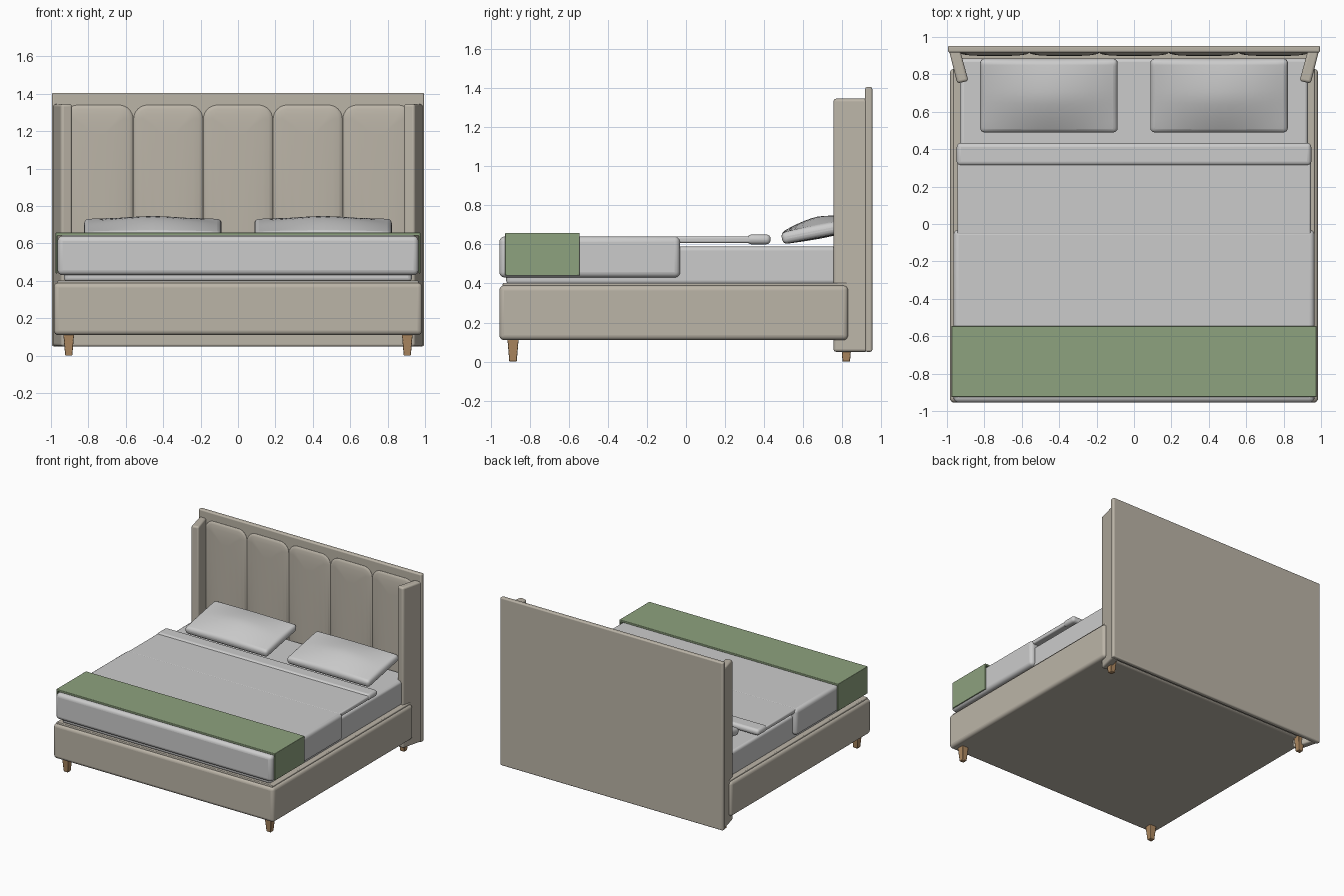
import bpy, bmesh, math
from mathutils import Matrix

if "Cube" in bpy.data.objects:
    bpy.data.objects.remove(bpy.data.objects["Cube"])


def material(name, rgb):
    m = bpy.data.materials.new(name)
    m.diffuse_color = (*rgb, 1)
    m.use_nodes = True
    m.node_tree.nodes["Principled BSDF"].inputs["Base Color"].default_value = m.diffuse_color
    return m


FABRIC = material("beige_fabric", (0.50, 0.46, 0.39))
GREEN = material("green_throw", (0.27, 0.36, 0.21))
WOOD = material("wood", (0.42, 0.25, 0.12))
LINEN = material("white_linen", (0.78, 0.78, 0.76))
SHEET = material("grey_sheet", (0.55, 0.55, 0.56))


def finish(name, bm, mat, bevel=0, segments=4):
    bmesh.ops.recalc_face_normals(bm, faces=bm.faces)
    me = bpy.data.meshes.new(name)
    bm.to_mesh(me)
    bm.free()
    ob = bpy.data.objects.new(name, me)
    bpy.context.collection.objects.link(ob)
    me.materials.append(mat)
    if bevel:
        b = ob.modifiers.new("bevel", 'BEVEL')
        b.width, b.segments = bevel, segments
        b.limit_method, b.angle_limit = 'ANGLE', math.radians(40)
    bpy.ops.object.select_all(action='DESELECT')
    ob.select_set(True)
    bpy.context.view_layer.objects.active = ob
    bpy.ops.object.shade_smooth_by_angle(angle=math.radians(40))
    return ob


def box(name, x, y, z, mat, bevel=0.01, segments=4):
    bm = bmesh.new()
    bmesh.ops.create_cube(bm, size=1)
    for v in bm.verts:
        v.co = [a + (b - a) * (c + 0.5) for (a, b), c in zip((x, y, z), v.co)]
    return finish(name, bm, mat, bevel, segments)


def prism(name, pts, lift, mat, bevel):
    """Extrude a closed outline of 3D points along the vector lift."""
    bm = bmesh.new()
    face = bm.faces.new([bm.verts.new(p) for p in pts])
    new = bmesh.ops.extrude_face_region(bm, geom=[face])["geom"]
    bmesh.ops.translate(bm, vec=lift, verts=[g for g in new if isinstance(g, bmesh.types.BMVert)])
    return finish(name, bm, mat, bevel)


def channel(name, cx, w, z0, z1, r):
    """Upholstered pad with rounded top corners and a crowned front."""
    bm = bmesh.new()
    rings = []
    for d, y in ((0, .922), (0, .916), (.006, .910), (.02, .906), (.05, .902), (.10, .899), (.15, .898)):
        h, rr = w / 2 - d, max(r - d, .008)
        pts = [(-h, z0 + d), (h, z0 + d)]
        for s, start in ((1, 0), (-1, 90)):
            for k in range(9):
                a = math.radians(start + k * 90 / 8)
                pts.append((s * (h - rr) + rr * math.cos(a), z1 - d - rr + rr * math.sin(a)))
        rings.append([bm.verts.new((cx + px, y, pz)) for px, pz in pts])
    for a, b in zip(rings, rings[1:]):
        for i in range(len(a)):
            j = (i + 1) % len(a)
            bm.faces.new((a[i], a[j], b[j], b[i]))
    bm.faces.new(rings[0])
    bm.faces.new(rings[-1])
    finish(name, bm, FABRIC)


def pillow(name, cx):
    """Tilted cushion, thickest in the middle."""
    bm = bmesh.new()
    n = 12
    lx, ly = 0.735, 0.40

    def sheet(sign, rise):
        g = []
        for i in range(n + 1):
            row = []
            for j in range(n + 1):
                u, v = 2 * i / n - 1, 2 * j / n - 1
                bulge = (1 - abs(u) ** 1.6) * (1 - abs(v) ** 1.6)
                row.append(bm.verts.new((u * lx / 2, v * ly / 2, sign * 0.03 + rise * bulge)))
            g.append(row)
        for i in range(n):
            for j in range(n):
                bm.faces.new((g[i][j], g[i + 1][j], g[i + 1][j + 1], g[i][j + 1]))
        return ([g[i][0] for i in range(n)] + [g[n][j] for j in range(n)]
                + [g[i][n] for i in range(n, 0, -1)] + [g[0][j] for j in range(n, 0, -1)])

    top, bottom = sheet(1, 0.045), sheet(-1, -0.008)
    for i in range(4 * n):
        j = (i + 1) % (4 * n)
        bm.faces.new((bottom[i], bottom[j], top[j], top[i]))
    bm.transform(Matrix.Translation((cx, 0.687, 0.668)) @ Matrix.Rotation(math.radians(11), 4, 'X'))
    finish(name, bm, LINEN, 0.024)


# Headboard: back panel, five padded channels, angled wings
box("headboard_panel", (-.995, .995), (.917, .953), (.05, 1.405), FABRIC, .01)
for i in range(5):
    channel(f"headboard_channel_{i + 1}", (i - 2) * .373, .37, .30, 1.34, .075)
for s, side in ((-1, "left"), (1, "right")):
    plan = [(s * .99, .93), (s * .93, .93), (s * .885, .765), (s * .945, .752)]
    prism(f"{side}_wing", [(x, y, .05) for x, y in plan], (0, 0, 1.295), FABRIC, .014)

# Upholstered base with piping strip, tapered legs
box("bed_base", (-.985, .985), (-.955, .83), (.11, .39), FABRIC, .025)
box("base_top_piping", (-.965, .965), (-.938, .92), (.12, .402), FABRIC, .006)
for sx, side in ((-1, "left"), (1, "right")):
    for y, end in ((-.885, "front"), (.82, "back")):
        bm = bmesh.new()
        bmesh.ops.create_cone(bm, cap_ends=True, segments=4, radius1=.027, radius2=.041, depth=.12,
                              matrix=Matrix.Translation((sx * .905, y, .06)) @ Matrix.Rotation(math.pi / 4, 4, 'Z'))
        finish(f"{end}_{side}_leg", bm, WOOD, .004, 2)

# Mattress and bedding
box("mattress", (-.93, .93), (-.92, .885), (.395, .588), SHEET, .02)
box("duvet", (-.965, .965), (-.955, -.03), (.43, .64), LINEN, .028)
box("folded_sheet", (-.945, .945), (-.06, .40), (.607, .64), LINEN, .01)
box("sheet_roll", (-.948, .948), (.312, .433), (.60, .65), SHEET, .022)
pillow("left_pillow", -.455)
pillow("right_pillow", .455)

# Green throw draped over the foot of the duvet
half = [(.975, .44), (.975, .655), (.966, .655)]
throw = [(-.976, .44), (-.976, .658), (.976, .658), (.976, .44), (.966, .44), (.966, .642), (-.966, .642), (-.966, .44)]
prism("throw_blanket", [(x, -.925, z) for x, z in throw], (0, .38, 0), GREEN, .004)
